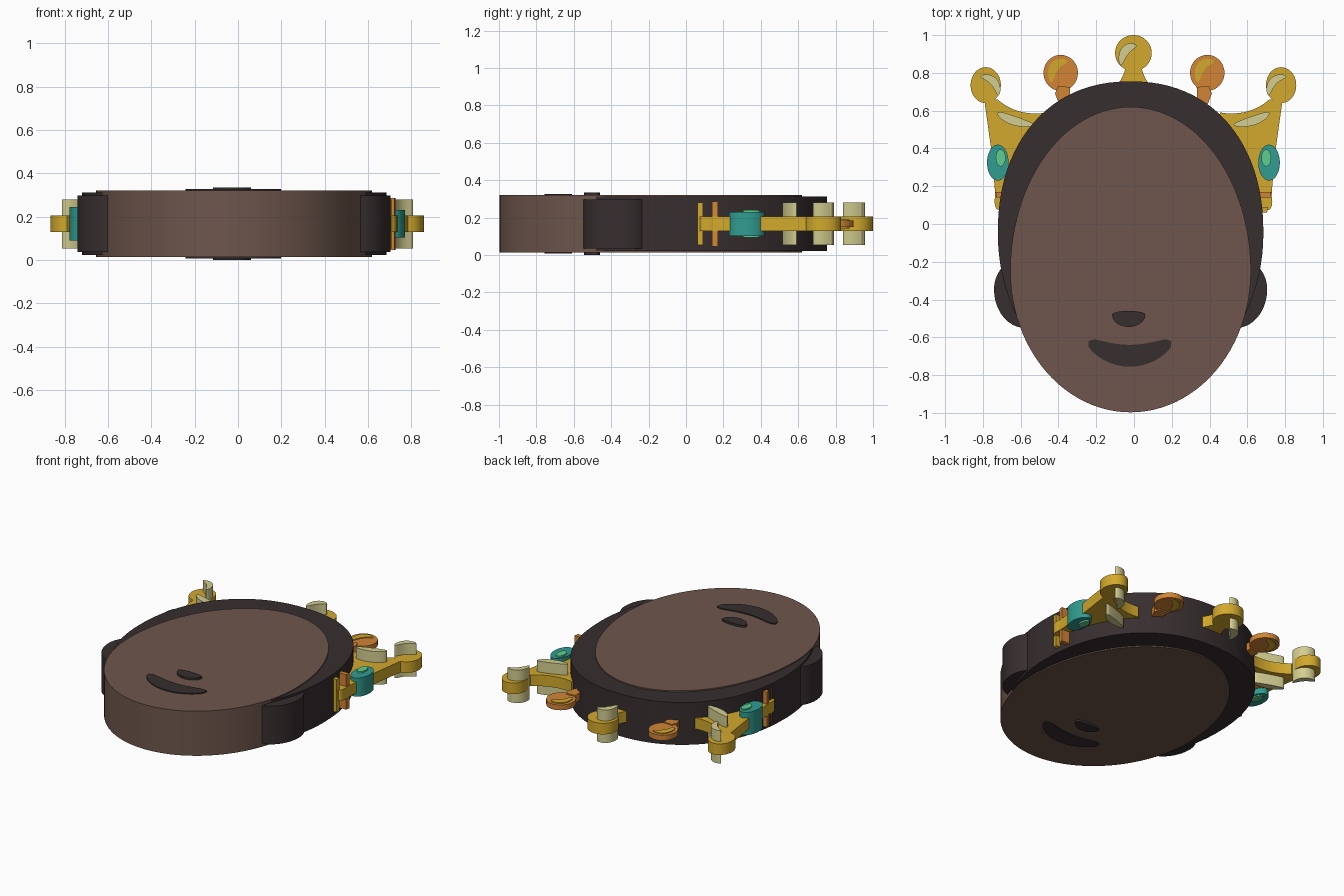
import bpy, bmesh, math
from mathutils import Vector

if "Cube" in bpy.data.objects:
    bpy.data.objects.remove(bpy.data.objects["Cube"])

MID = 0.167  # every part is a flat slab centred on this height
parts = []


def material(name, r, g, b):
    lin = [(c / 255 / 12.92 if c < 11 else ((c / 255 + 0.055) / 1.055) ** 2.4) for c in (r, g, b)]
    m = bpy.data.materials.new(name)
    m.use_nodes = True
    m.diffuse_color = (*lin, 1)
    m.node_tree.nodes["Principled BSDF"].inputs["Base Color"].default_value = (*lin, 1)
    return m


skin = material("brown skin", 110, 86, 76)
dark = material("dark hair", 55, 46, 47)
gold = material("gold", 210, 169, 44)
orange = material("orange", 210, 133, 53)
pearl = material("pale gold", 212, 206, 145)
teal = material("teal", 48, 156, 144)
green = material("light green", 94, 206, 144)


def slab(name, outline, half, mat):
    """Extrude a closed xy outline symmetrically about the middle height."""
    bm = bmesh.new()
    base = bm.faces.new([bm.verts.new((x, y, MID - half)) for x, y in outline])
    top = bmesh.ops.extrude_face_region(bm, geom=[base])["geom"]
    bmesh.ops.translate(bm, vec=(0, 0, 2 * half), verts=[v for v in top if isinstance(v, bmesh.types.BMVert)])
    bmesh.ops.recalc_face_normals(bm, faces=bm.faces)
    mesh = bpy.data.meshes.new(name)
    bm.to_mesh(mesh)
    bm.free()
    mesh.materials.append(mat)
    ob = bpy.data.objects.new(name, mesh)
    bpy.context.collection.objects.link(ob)
    parts.append(ob)


def oval(cx, cy, rx, up, down=None, power=2, n=72):
    """Egg outline with separate upper and lower radii; power squares the top."""
    down = up if down is None else down
    pts = []
    for i in range(n):
        a = math.tau * i / n
        c, s = math.cos(a), math.sin(a)
        e = 2 / power if s > 0 else 1
        pts.append((cx + rx * math.copysign(abs(c) ** e, c),
                    cy + (up * s ** e if s > 0 else down * s)))
    return pts


def bezier(a, b, c, n=20):
    a, b, c = Vector(a), Vector(b), Vector(c)
    return [a * (1 - t) ** 2 + b * 2 * t * (1 - t) + c * t * t for t in (i / n for i in range(n + 1))]


def crescent(a, b, c, width, taper=0.5):
    """Rounded stroke along a curve from a to c."""
    line = bezier(a, b, c, 28)
    left, right = [], []
    for i in range(1, len(line) - 1):
        d = (line[i + 1] - line[i - 1]).normalized()
        off = Vector((-d.y, d.x)) * width * math.sin(math.pi * i / (len(line) - 1)) ** taper
        left.append(line[i] + off)
        right.append(line[i] - off)
    return [line[0]] + left + [line[-1]] + right[::-1]


# Head
CX = -0.018
slab("face", oval(CX, -0.25, 0.637, 0.87, 0.747, n=96), 0.153, skin)
slab("hair", oval(CX, -0.05, 0.703, 0.805, 0.85, power=2.2, n=96), 0.145, dark)
slab("nose", [(CX - 0.01 + 0.088 * math.cos(a), -0.48 + (0.02 if math.sin(a) > 0 else 0.065) * math.sin(a))
              for a in (math.tau * i / 40 for i in range(40))], 0.167, dark)
slab("mouth", crescent((-0.242, -0.62), (-0.022, -0.775), (0.198, -0.62), 0.058, 0.4), 0.16, dark)

# Centre point of the crown
slab("centre_ball", oval(-0.003, 0.905, 0.097, 0.095), 0.038, gold)
slab("centre_stem", [(-0.04, 0.84), *bezier((-0.045, 0.83), (-0.05, 0.79), (-0.09, 0.73), 6),
                     (-0.09, 0.65), (0.085, 0.65), *bezier((0.085, 0.73), (0.045, 0.79), (0.04, 0.83), 6)],
     0.038, gold)
slab("centre_highlight", crescent((-0.07, 0.84), (-0.06, 0.95), (0.015, 0.94), 0.024), 0.113, pearl)

for s, side in ((-1, "right"), (1, "left")):
    def flip(pts):
        return [(s * x - 0.003, y) for x, y in pts]

    slab(side + "_ear", oval(CX + s * 0.56, -0.345, 0.163, 0.17, 0.205), 0.131, dark)

    # Gold outer spike with its band reaching down the hair
    band = [(0.79, 0.66), (0.755, 0.41), (0.735, 0.20), (0.728, 0.09), (0.70, 0.075),
            (0.62, 0.08), (0.42, 0.50), (0.46, 0.59)]
    slab(side + "_spike", flip(band + bezier((0.50, 0.585), (0.63, 0.58), (0.72, 0.66), 12)), 0.038, gold)
    slab(side + "_spike_ball", flip(oval(0.782, 0.735, 0.08, 0.095)), 0.038, gold)
    slab(side + "_ball_highlight", flip(crescent((0.715, 0.68), (0.72, 0.78), (0.81, 0.78), 0.021)), 0.113, pearl)
    slab(side + "_band_highlight", flip(crescent((0.72, 0.59), (0.65, 0.54), (0.53, 0.525), 0.024)), 0.113, pearl)

    # Teal gem
    slab(side + "_gem", flip(oval(0.718, 0.325, 0.057, 0.095)), 0.064 if s > 0 else 0.078, teal)
    slab(side + "_gem_highlight", flip(oval(0.703, 0.35, 0.026, 0.045)), 0.074 if s > 0 else 0.086, green)

    # Thin upright bars at the end of the band
    slab(side + "_orange_bar", flip([(0.66, 0.14), (0.725, 0.14), (0.73, 0.17), (0.66, 0.17)]), 0.12, orange)
    slab(side + "_gold_bar", flip([(0.66, 0.062), (0.708, 0.062), (0.712, 0.09), (0.66, 0.09)]), 0.113, gold)
    slab(side + "_band_tip", flip(oval(0.715, 0.12, 0.02, 0.045, n=24)), 0.038, gold)

    # Orange inner point; its highlight leans the same way on both sides
    x = s * 0.388
    slab(side + "_orange_ball", oval(x, 0.80, 0.091, 0.095), 0.018, orange)
    slab(side + "_orange_stem", flip([(0.40, 0.73), (0.335, 0.745 - 0.02), (0.34, 0.62), (0.30, 0.55),
                                      (0.36, 0.55), (0.415, 0.69)]), 0.026, orange)
    slab(side + "_orange_highlight", crescent((x - 0.05, 0.75), (x - 0.055, 0.865), (x + 0.035, 0.86), 0.024),
         0.024, gold)

# Smooth curved walls, crisp rims
bpy.ops.object.select_all(action="DESELECT")
for ob in parts:
    ob.select_set(True)
bpy.context.view_layer.objects.active = parts[0]
bpy.ops.object.shade_smooth_by_angle(angle=math.radians(30))
